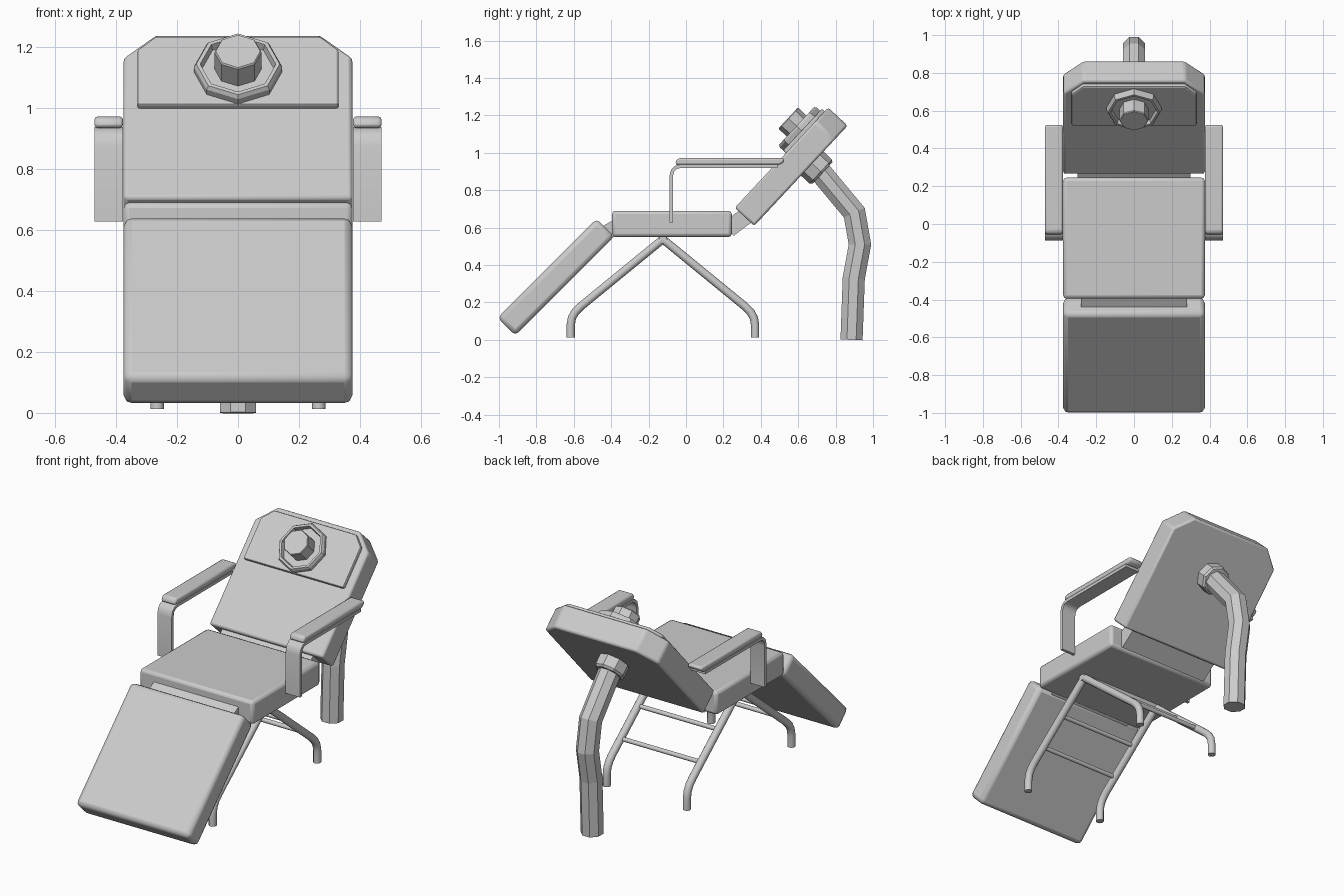
import bpy, bmesh
from math import sin, cos, pi, radians
from mathutils import Matrix, Vector

if "Cube" in bpy.data.objects:
    bpy.data.objects.remove(bpy.data.objects["Cube"])


def finish(name, bm, bevel=0, segs=2, smooth=None):
    bmesh.ops.remove_doubles(bm, verts=bm.verts, dist=1e-5)
    bmesh.ops.recalc_face_normals(bm, faces=bm.faces)
    mesh = bpy.data.meshes.new(name)
    bm.to_mesh(mesh)
    bm.free()
    ob = bpy.data.objects.new(name, mesh)
    bpy.context.collection.objects.link(ob)
    bpy.ops.object.select_all(action='DESELECT')
    bpy.context.view_layer.objects.active = ob
    ob.select_set(True)
    if bevel:
        m = ob.modifiers.new("bevel", 'BEVEL')
        m.width, m.segments, m.limit_method = bevel, segs, 'ANGLE'
        m.angle_limit = radians(25)
    if smooth:
        bpy.ops.object.shade_smooth_by_angle(angle=radians(smooth))
    return ob


def loft(name, rings, closed_caps=True, **kw):
    bm = bmesh.new()
    rows = [[bm.verts.new(p) for p in r] for r in rings]
    n = len(rows[0])
    for a, b in zip(rows, rows[1:]):
        for i in range(n):
            j = (i + 1) % n
            bm.faces.new((a[i], a[j], b[j], b[i]))
    if closed_caps:
        bm.faces.new(rows[0])
        bm.faces.new(rows[-1])
    return finish(name, bm, **kw)


def prism(name, pts, lo, hi, frame=Matrix(), **kw):
    return loft(name, [[frame @ Vector((x, y, z)) for x, y in pts] for z in (lo, hi)], **kw)


def sweep(name, path, section, x=0, **kw):
    """Sweep a section along a mitred (y, z) path."""
    pts = [Vector(p) for p in path]
    rings = []
    for i, p in enumerate(pts):
        a = (p - pts[i - 1]).normalized() if i else None
        b = (pts[i + 1] - p).normalized() if i < len(pts) - 1 else None
        t = ((a or b) + (b or a)).normalized()
        n = Vector((-t.y, t.x)) / t.dot(a or b)
        rings.append([(x + v, p.x + n.x * u, p.y + n.y * u) for u, v in section])
    return loft(name, rings, **kw)


def circle(r, n, phase=0.0):
    return [(r * cos(2 * pi * i / n + phase), r * sin(2 * pi * i / n + phase)) for i in range(n)]


def lathe(name, profile, n, frame, **kw):
    return loft(name, [[frame @ Vector((x, y, z)) for x, y in circle(max(r, 1e-3), n)]
                       for r, z in profile], **kw)


def rect(w, y0, y1):
    return [(-w, y0), (w, y0), (w, y1), (-w, y1)]


def chamfered(w, y0, y1, cx, cy):
    return [(-w, y0), (w, y0), (w, y1 - cy), (w - cx, y1), (cx - w, y1), (-w, y1 - cy)]


def tilted(y, z, deg):
    return Matrix.Translation((0, y, z)) @ Matrix.Rotation(radians(deg), 4, 'X')


# cushions
back = tilted(0.313, 0.658, 47)
prism("seat", rect(0.375, -0.395, 0.245), 0.55, 0.69, bevel=0.018, smooth=35)
prism("leg_rest", rect(0.375, -0.375, 0.375), -0.067, 0.067,
      tilted(-0.695, 0.335, 45), bevel=0.025, smooth=35)
prism("backrest", chamfered(0.375, 0, 0.732, 0.105, 0.1), -0.071, 0.071, back,
      bevel=0.012, smooth=35)
prism("head_pad", chamfered(0.33, 0.4, 0.705, 0.06, 0.06), 0.06, 0.092, back, bevel=0.008)

# hinge strips between cushions
prism("back_hinge", rect(0.3, -0.06, 0.07), -0.045, 0.045, tilted(0.275, 0.628, 37))
prism("leg_hinge", rect(0.28, -0.06, 0.05), -0.04, 0.04, tilted(-0.4, 0.588, 30))

# octagonal cup and knob on the head pad
cup = back @ Matrix.Translation((0, 0.545, 0.07))
lathe("cup_ring", [(0.145, 0), (0.145, 0.045), (0.137, 0.058), (0.124, 0.058),
                   (0.118, 0.035), (0, 0.035)], 8, cup)
lathe("cup_knob", [(0.077, 0.02), (0.077, 0.115), (0.073, 0.12), (0, 0.12)], 8, cup)

# hose behind the backrest
boss = back @ Matrix.Translation((0, 0.455, -0.145))
lathe("hose_collar", [(0, 0), (0.078, 0), (0.088, 0.012), (0.088, 0.08)], 8, boss)
sweep("hose", [(0.675, 0.95), (0.90, 0.68), (0.93, 0.51), (0.897, 0.33), (0.885, 0)],
      circle(0.064, 8, pi / 8))

# armrests: bent strip with a pad on top
yz = Matrix(((0, 0, 1, 0), (1, 0, 0, 0), (0, 1, 0, 0), (0, 0, 0, 1)))
strip = [(-0.009, -0.047), (0.009, -0.047), (0.009, 0.047), (-0.009, 0.047)]
for side, s in (("left", -1), ("right", 1)):
    sweep(side + "_arm_strip", [(-0.079, 0.627), (-0.079, 0.875), (-0.072, 0.905),
                                (-0.055, 0.922), (-0.03, 0.928), (0.49, 0.928)],
          strip, x=s * 0.424, smooth=40)
    prism(side + "_arm_pad", [(-0.055, 0.935), (0.50, 0.935), (0.525, 0.95),
                              (0.525, 0.972), (-0.04, 0.972), (-0.055, 0.957)],
          s * 0.424 - 0.047, s * 0.424 + 0.047, yz, bevel=0.013, smooth=35)

# crossed tube legs, front and rear frames mirrored about the apex
apex = (-0.1235, 0.538)
for end, d in (("front", -1), ("rear", 1)):
    path = [(apex[0] + d * a, z) for a, z in
            [(0, apex[1]), (0.44, 0.178), (0.468, 0.15), (0.486, 0.118), (0.493, 0.08), (0.493, 0.012)]]
    for side, s in (("left", -1), ("right", 1)):
        sweep(f"{end}_{side}_leg", path, circle(0.022, 12), x=s * 0.265, smooth=40)
    for k, f in enumerate((0.45, 0.82)):
        y, z = apex[0] + d * 0.44 * f, apex[1] - 0.36 * f
        prism(f"{end}_rung_{k + 1}", [(y + a, z + b) for a, b in circle(0.013, 10)],
              -0.265, 0.265, yz, smooth=40)
prism("apex_bar", [(apex[0] + a, apex[1] + b) for a, b in circle(0.022, 12)],
      -0.285, 0.285, yz, smooth=40)
